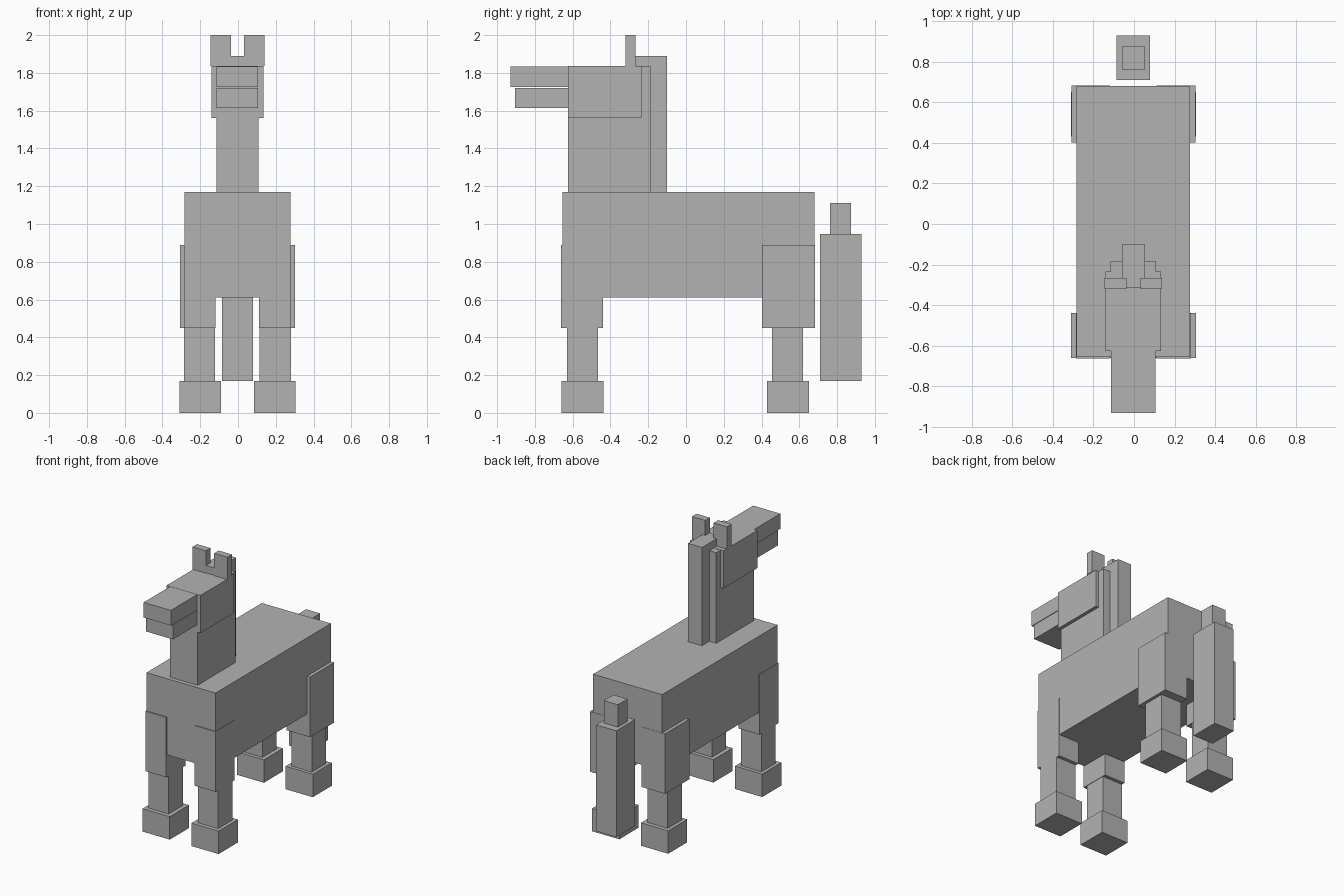
import bpy

cube = bpy.data.objects.get("Cube")
if cube:
    bpy.data.objects.remove(cube, do_unlink=True)

GREY = (0.45, 0.45, 0.45, 1.0)
grey = bpy.data.materials.new("plain grey")
grey.use_nodes = True
grey.diffuse_color = GREY
grey.node_tree.nodes["Principled BSDF"].inputs["Base Color"].default_value = GREY

MIDLINE = -0.003


def box(name, x, y, z):
    """Box spanning the given (low, high) ranges on each axis."""
    spans = (x, y, z)
    bpy.ops.mesh.primitive_cube_add(size=1)
    ob = bpy.context.object
    ob.name = name
    ob.scale = [high - low for low, high in spans]
    ob.location = [(low + high) / 2 for low, high in spans]
    ob.location.x += MIDLINE
    bpy.ops.object.transform_apply(location=False, rotation=False, scale=True)
    ob.data.materials.append(grey)
    return ob


def centred(name, half, y, z):
    return box(name, (-half, half), y, z)


def pair(name, x, y, z):
    box("left_" + name, x, y, z)
    box("right_" + name, (-x[1], -x[0]), y, z)


# Body
centred("body", 0.28, (-0.655, 0.68), (0.612, 1.17))

# Neck, mane and head
centred("neck", 0.112, (-0.624, -0.185), (1.17, 1.834))
centred("mane", 0.057, (-0.315, -0.10), (1.17, 1.89))
centred("head", 0.137, (-0.626, -0.235), (1.56, 1.836))
centred("upper_muzzle", 0.11, (-0.93, -0.62), (1.724, 1.835))
centred("lower_jaw", 0.11, (-0.905, -0.62), (1.613, 1.72))
pair("ear", (0.034, 0.142), (-0.32, -0.267), (1.836, 2.0))

# Front legs
pair("front_upper_leg", (0.115, 0.283), (-0.662, -0.44), (0.45, 0.89))
pair("front_lower_leg", (0.118, 0.283), (-0.63, -0.465), (0.168, 0.45))
pair("front_hoof", (0.088, 0.308), (-0.66, -0.438), (0, 0.168))

# Hind legs
pair("hind_upper_leg", (0.115, 0.305), (0.402, 0.682), (0.45, 0.89))
pair("hind_lower_leg", (0.118, 0.283), (0.455, 0.62), (0.168, 0.45))
pair("hind_hoof", (0.088, 0.308), (0.43, 0.65), (0, 0.168))

# Tail
centred("tail_base", 0.057, (0.762, 0.874), (0.946, 1.11))
centred("tail", 0.082, (0.71, 0.928), (0.168, 0.946))
